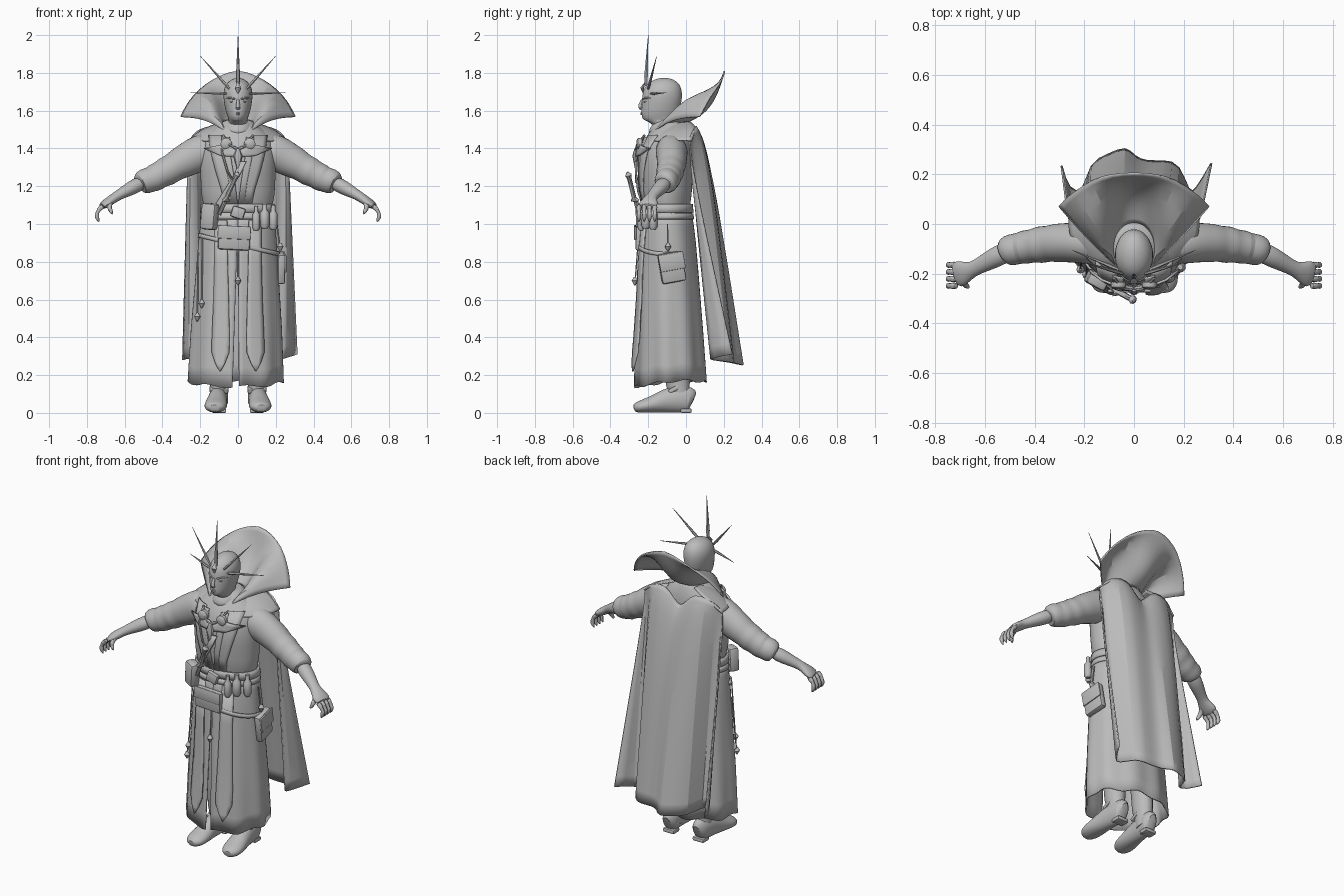
import bpy, bmesh, math
from mathutils import Vector, Matrix

GREY = bpy.data.materials.new("plain grey")
GREY.diffuse_color = (0.5, 0.5, 0.5, 1)
PI = math.pi


def add(name, verts, faces, subsurf=0, thick=0, angle=40):
    me = bpy.data.meshes.new(name)
    me.from_pydata([tuple(v) for v in verts], [], faces)
    bm = bmesh.new()
    bm.from_mesh(me)
    bmesh.ops.recalc_face_normals(bm, faces=bm.faces)
    bm.to_mesh(me)
    bm.free()
    me.materials.append(GREY)
    ob = bpy.data.objects.new(name, me)
    bpy.context.collection.objects.link(ob)
    bpy.ops.object.select_all(action='DESELECT')
    ob.select_set(True)
    bpy.context.view_layer.objects.active = ob
    bpy.ops.object.shade_smooth_by_angle(angle=math.radians(angle))
    if subsurf:
        m = ob.modifiers.new("smooth", 'SUBSURF')
        m.levels = m.render_levels = subsurf
        m.boundary_smooth = 'PRESERVE_CORNERS'
    if thick:
        m = ob.modifiers.new("thickness", 'SOLIDIFY')
        m.thickness, m.offset = thick, 0
    return ob


def grid(name, rows, closed=False, cap=False, **kw):
    n, verts = len(rows[0]), [p for r in rows for p in r]
    faces = [(i * n + j, i * n + (j + 1) % n, (i + 1) * n + (j + 1) % n, (i + 1) * n + j)
             for i in range(len(rows) - 1) for j in range(n if closed else n - 1)]
    if cap:
        faces += [tuple(range(n)), tuple(range(len(verts) - n, len(verts)))]
    return add(name, verts, faces, **kw)


def tube(name, pts, n=12, **kw):
    """pts: (x, y, z, side radius, up radius)"""
    P, rows = [Vector(p[:3]) for p in pts], []
    for i, p in enumerate(pts):
        d = (P[min(i + 1, len(P) - 1)] - P[max(i - 1, 0)]).normalized()
        ref = Vector((0, 1, 0)) if abs(d.z) > 0.9 else Vector((0, 0, 1))
        s = d.cross(ref).normalized()
        u = s.cross(d)
        rows.append([P[i] + s * p[3] * math.cos(2 * PI * k / n) + u * p[-1] * math.sin(2 * PI * k / n)
                     for k in range(n)])
    return grid(name, rows, closed=True, cap=True, **kw)


def stack(name, rings, n=20, **kw):
    """rings: (z, centre y, x radius, y radius)"""
    return grid(name, [[(rx * math.sin(2 * PI * k / n), cy - ry * math.cos(2 * PI * k / n), z)
                        for k in range(n)] for z, cy, rx, ry in rings], closed=True, cap=True, **kw)


def box(name, loc, size, rot=(0, 0, 0), bevel=0.008):
    bm = bmesh.new()
    bmesh.ops.create_cube(bm, size=1, matrix=Matrix.Diagonal((*size, 1)))
    bmesh.ops.bevel(bm, geom=bm.edges[:], offset=bevel, segments=2, affect='EDGES', profile=0.5)
    R = Matrix.Rotation(rot[2], 3, 'Z') @ Matrix.Rotation(rot[1], 3, 'Y') @ Matrix.Rotation(rot[0], 3, 'X')
    bm.verts.index_update()
    v = [R @ w.co + Vector(loc) for w in bm.verts]
    f = [tuple(w.index for w in q.verts) for q in bm.faces]
    bm.free()
    return add(name, v, f)


# Body outline: z, half width, front y, back y
BODY = [(0.12, .25, -.268, .112), (0.45, .235, -.26, .088), (0.7, .217, -.252, .068), (0.95, .2, -.24, .045),
        (1.07, .185, -.222, .025), (1.1, .18, -.222, .02), (1.14, .195, -.235, .03), (1.22, .197, -.24, .035),
        (1.32, .205, -.25, .04), (1.42, .195, -.238, .04), (1.48, .17, -.2, .03), (1.52, .1, -.165, .015),
        (1.56, .075, -.16, .0)]


def body(a, z, off=0.0):
    z = min(max(z, .12), 1.56)
    i = next(i for i in range(len(BODY) - 1) if z <= BODY[i + 1][0])
    p, q = BODY[i], BODY[i + 1]
    t = (z - p[0]) / (q[0] - p[0])
    rx, yf, yb = [p[k] + (q[k] - p[k]) * t for k in (1, 2, 3)]
    return Vector(((rx + off) * math.sin(a), (yf + yb) / 2 - ((yb - yf) / 2 + off) * math.cos(a), z))


def front(x, z, off=0.01):
    a = math.asin(max(-1, min(1, x / body(PI / 2, z).x)))
    return body(a, z, off)


def strip(name, pts, off=0.01, thick=0.01, cross=4, flare=0.0):
    """Cloth strip laid on the front: pts are (x left, x right, z left, z right)"""
    return grid(name, [[front(l + (r - l) * k / cross, zl + (zr - zl) * k / cross, off + flare * max(0, .5 - zl))
                        for k in range(cross + 1)] for l, r, zl, zr in pts], thick=thick)


# Robe top and skirt with a front slit
grid("robe_top", [[body(2 * PI * k / 32, z) for k in range(32)]
                  for z in (1.06, 1.1, 1.14, 1.22, 1.32, 1.42, 1.48, 1.52, 1.56)], closed=True, cap=True, subsurf=1)
rows = []
for i in range(11):
    t, row = i / 10, []
    for k in range(65):
        gap = 0.0 if t < .2 else 0.07 * t
        a = gap + (2 * PI - 2 * gap) * k / 64
        z = 1.08 - t * (1.08 - (.168 - .03 * max(0, math.cos(a)) + .008 * math.sin(7 * a)))
        p = body(a, z, .006 * t * math.cos(9 * a))
        row.append((p.x - .012 * t, p.y, p.z))
    rows.append(row)
grid("skirt", rows, thick=.008)

for s, side in ((1, "left"), (-1, "right")):
    # Pointed tabard strips
    strip(side + "_tabard", [(s * .085 - w, s * .085 + w, z, z) for w, z in
                             ((.03, 1.02), (.033, .8), (.038, .6), (.043, .4), (.042, .32), (.022, .26), (.002, .22))],
          off=.01, thick=.008, flare=.07)
    # Lapels crossing the chest
    strip(side + "_lapel", [(s * a, s * b, z, z) for a, b, z in
                            ((.07, .15, 1.47), (.06, .14, 1.38), (.04, .115, 1.28), (.015, .085, 1.18), (.0, .07, 1.1))],
          off=.005, thick=.008)
    strip(side + "_inner_lapel", [(s * a, s * b, z, z) for a, b, z in
                                  ((.04, .08, 1.46), (.035, .07, 1.35), (.015, .045, 1.22), (.0, .03, 1.1))],
          off=.01, thick=.008)
    # Puffed sleeve with folds, bare forearm and hand
    tube(side + "_sleeve", [(s * x, y, z, a, b) for x, y, z, a, b in
         ((.12, -.08, 1.40, .085, .088), (.2, -.075, 1.38, .088, .1), (.26, -.075, 1.345, .08, .092),
          (.32, -.076, 1.315, .08, .084), (.345, -.08, 1.297, .072, .076), (.385, -.084, 1.275, .078, .081),
          (.405, -.088, 1.265, .066, .07), (.445, -.094, 1.243, .071, .076), (.46, -.098, 1.236, .062, .066),
          (.495, -.104, 1.226, .066, .07), (.52, -.112, 1.215, .058, .058), (.523, -.114, 1.212, .04, .04))],
         n=16, subsurf=1)
    tube(side + "_forearm", [(s * x, y, z, a, b) for x, y, z, a, b in
         ((.5, -.105, 1.225, .046, .043), (.57, -.14, 1.187, .042, .038), (.635, -.175, 1.152, .03, .026),
          (.66, -.187, 1.135, .034, .026), (.69, -.197, 1.115, .052, .024), (.727, -.207, 1.088, .058, .019))],
         n=14, subsurf=1)
    for k in range(4):
        y, r = -.165 - .028 * k, .0155
        tube(side + "_finger", [(s * .71, y, 1.1, r, r), (s * .737, y, 1.078, r, r), (s * .75, y, 1.05, r, r),
                                (s * .744, y, 1.026, .012, .012), (s * .735, y, 1.01, .005, .005)], n=8, subsurf=1)
    tube(side + "_thumb", [(s * .67, -.205, 1.125, .02, .02), (s * .685, -.235, 1.1, .017, .017),
                           (s * .677, -.25, 1.075, .014, .014), (s * .664, -.255, 1.05, .006, .006)], n=8, subsurf=1)
    # Boots and legs
    tube(side + "_boot", [(s * x, y, z, a, b) for x, y, z, a, b in
         ((.1, .038, .06, .025, .055), (.1, .022, .07, .046, .07), (.105, -.04, .075, .049, .075),
          (.11, -.11, .064, .052, .064), (.115, -.17, .047, .06, .047), (.119, -.22, .037, .062, .037),
          (.122, -.255, .03, .052, .03), (.124, -.278, .024, .026, .02))], n=16, subsurf=1)
    tube(side + "_leg", [(s * .1, y, z, a, b) for y, z, a, b in
         ((-.025, .05, .046, .055), (-.04, .13, .046, .06), (-.045, .18, .052, .066), (-.055, .35, .058, .07),
          (-.085, .8, .08, .08))], n=16)
    box(side + "_boot_heel", (s * .1, -.0, .012), (.075, .06, .024))
    box(side + "_boot_strap", (s * .1, -.065, .125), (.1, .06, .025), (.5, 0, 0))
    # Shoulder mantle, continuing the cape forwards over each shoulder
    ctl = [[(.07, .02, 1.54), (.14, .05, 1.52), (.2, .05, 1.495), (.262, .03, 1.44)],
           [(.075, -.05, 1.535), (.14, -.045, 1.515), (.2, -.045, 1.49), (.262, -.045, 1.445)],
           [(.07, -.11, 1.515), (.13, -.11, 1.497), (.18, -.11, 1.475), (.225, -.11, 1.435)],
           [(.05, -.175, 1.485), (.085, -.18, 1.47), (.12, -.18, 1.455), (.15, -.17, 1.44)]]
    grid(side + "_mantle", [[(s * x, y, z) for x, y, z in r] for r in ctl], thick=.008, subsurf=2)
    # Clasp disc and gorget wing
    p = front(s * .055, 1.425, .025)
    tube(side + "_clasp", [(p.x, p.y + .02, p.z, .03, .03), (p.x, p.y, p.z, .03, .03),
                           (p.x, p.y - .008, p.z, .02, .02)], n=20)
    strip(side + "_gorget_wing", [(0, s * .01, 1.40, 1.41), (s * .01, s * .08, 1.355, 1.42),
                                  (s * .08, s * .12, 1.36, 1.41), (s * .155, s * .165, 1.395, 1.4)], off=.018, thick=.01)
    # Brows and eyes
    tube(side + "_brow", [(s * .012, -.232, 1.662, .007, .006), (s * .04, -.22, 1.668, .007, .006),
                          (s * .065, -.183, 1.667, .004, .004)], n=8, subsurf=1)
    tube(side + "_eye", [(s * .018, -.222, 1.648, .003, .003), (s * .032, -.222, 1.648, .007, .006),
                         (s * .046, -.21, 1.648, .003, .003)], n=8, subsurf=1)
    # Crown spikes
    for b, e in (((.045, -.2, 1.715), (.2, -.155, 1.89)), ((.058, -.185, 1.69), (.25, -.105, 1.695))):
        m = [b[k] * .8 + e[k] * .2 for k in range(3)]
        tube(side + "_crown_spike", [(s * b[0], b[1], b[2], .006, .006), (s * m[0], m[1], m[2], .008, .008),
                                     (s * e[0], e[1], e[2], .001, .001)], n=6)

# Head, nose, lips and crown jewel
stack("head", [(1.46, -.085, .06, .065), (1.535, -.1, .056, .072), (1.548, -.14, .046, .09), (1.575, -.14, .06, .098),
               (1.62, -.132, .071, .104), (1.67, -.126, .079, .108), (1.71, -.124, .078, .103), (1.745, -.12, .062, .086),
               (1.767, -.117, .034, .05), (1.774, -.115, .006, .01)], subsurf=1)
tube("nose", [(0, -.228, 1.665, .007, .007), (0, -.24, 1.64, .009, .009), (0, -.248, 1.618, .014, .011),
              (0, -.232, 1.606, .012, .008)], n=10, subsurf=1)
for z in (1.588, 1.581):
    tube("lip", [(-.022, -.222, z, .002, .002), (0, -.236, z, .006, .004), (.022, -.222, z, .002, .002)], n=8)
tube("centre_spike", [(0, -.21, 1.73, .008, .008), (0, -.212, 1.78, .011, .011), (0, -.2, 2.0, .001, .001)], n=6)
tube("crown_jewel", [(0, -.225, 1.69, .003, .003), (0, -.232, 1.72, .016, .01), (0, -.21, 1.765, .003, .003)], n=8)

# Flared standing collar: inner edge, outer edge and lift of each rib
ribs = [((0, .01, 1.54), (0, .205, 1.82), -.055), ((.045, 0, 1.54), (.09, .2, 1.788), -.03),
        ((.075, -.04, 1.54), (.17, .18, 1.742), .03), ((.085, -.085, 1.535), (.24, .13, 1.675), .055),
        ((.07, -.15, 1.505), (.278, .1, 1.618), .045), ((.03, -.2, 1.465), (.302, .072, 1.568), .028)]
rows = []
for i in range(9):
    t = i / 8
    half = []
    for p, q, lift in ribs:
        v = Vector(p).lerp(Vector(q), t)
        v.y -= .5 * lift * math.sin(PI * t)
        v.z += lift * math.sin(PI * t)
        half.append(v)
    rows.append([Vector((-v.x, v.y, v.z)) for v in half[:0:-1]] + half)
grid("collar", rows, thick=.008, subsurf=1)
stack("neck_wrap", [(1.46, -.09, .09, .115), (1.5, -.09, .09, .108), (1.53, -.085, .085, .092), (1.55, -.08, .075, .08)],
      subsurf=1)

# Long pleated cape: top x, y, z then bottom x, y, z
cols = [(-.262, .02, 1.43, -.292, .235, .28), (-.255, .02, 1.45, -.265, .135, .29), (-.225, .035, 1.49, -.2, .12, .28),
        (-.18, .05, 1.51, -.18, .25, .265), (-.1, .055, 1.53, -.1, .28, .255), (-.04, .055, 1.46, -.03, .315, .25),
        (0, .055, 1.42, .0, .27, .26), (.04, .055, 1.46, .05, .25, .265), (.1, .055, 1.53, .12, .255, .26),
        (.18, .05, 1.51, .185, .245, .27), (.225, .035, 1.49, .22, .12, .28), (.255, .02, 1.45, .25, .135, .29),
        (.262, .02, 1.43, .312, .245, .31)]
rows = []
for i in range(13):
    t = (i / 12) ** 1.3
    rows.append([(c[0] + (c[3] - c[0]) * t,
                  c[1] + (c[4] - c[1]) * t + (.033 if c[4] > .2 and abs(c[0]) < .2 else -.012) * math.sin(PI * t ** .5),
                  c[2] + (c[5] - c[2]) * t) for c in cols])
grid("cape", rows, thick=.008, subsurf=1)

# Belts and sash
for name, z0, slope, h, off, a0, a1 in (("waist_belt", 1.06, 0, .045, .01, 0, 2 * PI), ("sash", 1.025, 0, .03, .006, 0, 2 * PI),
                                        ("hip_strap", .88, -.05, .022, .01, -1.4, 1.8)):
    A = [a0 + (a1 - a0) * k / 40 for k in range(41)]
    grid(name, [[body(a, z0 + slope * math.sin(a) + h * j, off) for a in A] for j in (0, .5, 1)], thick=.01)
strip("shoulder_strap", [(x, x + .03, z, z) for x, z in ((-.16, 1.0), (-.12, 1.08), (-.07, 1.17), (-.02, 1.26), (.01, 1.33))],
      off=.02)

# Pouches, satchel, vials and dagger
box("belt_pouch", (-.15, -.225, 1.04), (.085, .06, .14), (0, .1, -.5), .015)
box("front_satchel", (-.02, -.25, .925), (.17, .035, .125), (0, .05, 0), .012)
box("satchel_flap", (-.02, -.269, .955), (.175, .012, .07), (0, .05, 0), .004)
box("buckle", (.0, -.245, 1.06), (.07, .03, .06), (0, .3, 0), .01)
box("side_pouch", (.225, -.075, .77), (.04, .13, .16), (.18, 0, .1), .012)
box("side_pouch_flap", (.246, -.075, .8), (.01, .135, .09), (.18, 0, .1), .004)
for x, z, r in ((.085, 1.03, .02), (.125, 1.04, .024), (.165, 1.035, .022)):
    p = front(x, z, .025)
    tube("vial", [(p.x, p.y, z - .065, r * .6, r * .6), (p.x, p.y, z - .05, r, r), (p.x, p.y, z + .02, r, r),
                  (p.x, p.y, z + .035, r * .5, r * .5), (p.x, p.y, z + .065, r * .5, r * .5)], n=12)
tube("dagger", [(-.1, -.25, 1.05, .01, .01), (-.07, -.265, 1.12, .014, .01), (-.065, -.27, 1.125, .03, .012),
                (-.06, -.275, 1.14, .012, .012), (-.015, -.3, 1.24, .012, .012), (-.005, -.305, 1.26, .018, .018),
                (0, -.31, 1.275, .006, .006)], n=8)

# Hanging cords with tassels, and neck chains
for x, z0, z1 in ((-.178, .95, .56), (-.2, .85, .49), (.0, .87, .68), (.215, 1.0, .86)):
    p, q = front(x, z0, .012), front(x, z1, .018)
    tube("cord", [(*p, .004, .004), (*q, .004, .004)], n=6)
    tube("tassel", [(q.x, q.y, z1 + .04, .005, .005), (q.x, q.y, z1 + .02, .017, .017), (q.x, q.y, z1 - .005, .003, .003)], n=8)
for pts in (((-.07, 1.47), (-.075, 1.38), (-.05, 1.28), (-.02, 1.22)), ((.07, 1.47), (.03, 1.41), (0, 1.39), (-.04, 1.42), (-.07, 1.47))):
    tube("neck_chain", [(*front(x, z, .025), .006, .006) for x, z in pts], n=6)
tube("pendant", [(0, -.265, 1.4, .008, .008), (0, -.27, 1.36, .024, .014), (0, -.265, 1.28, .003, .003)], n=8)
